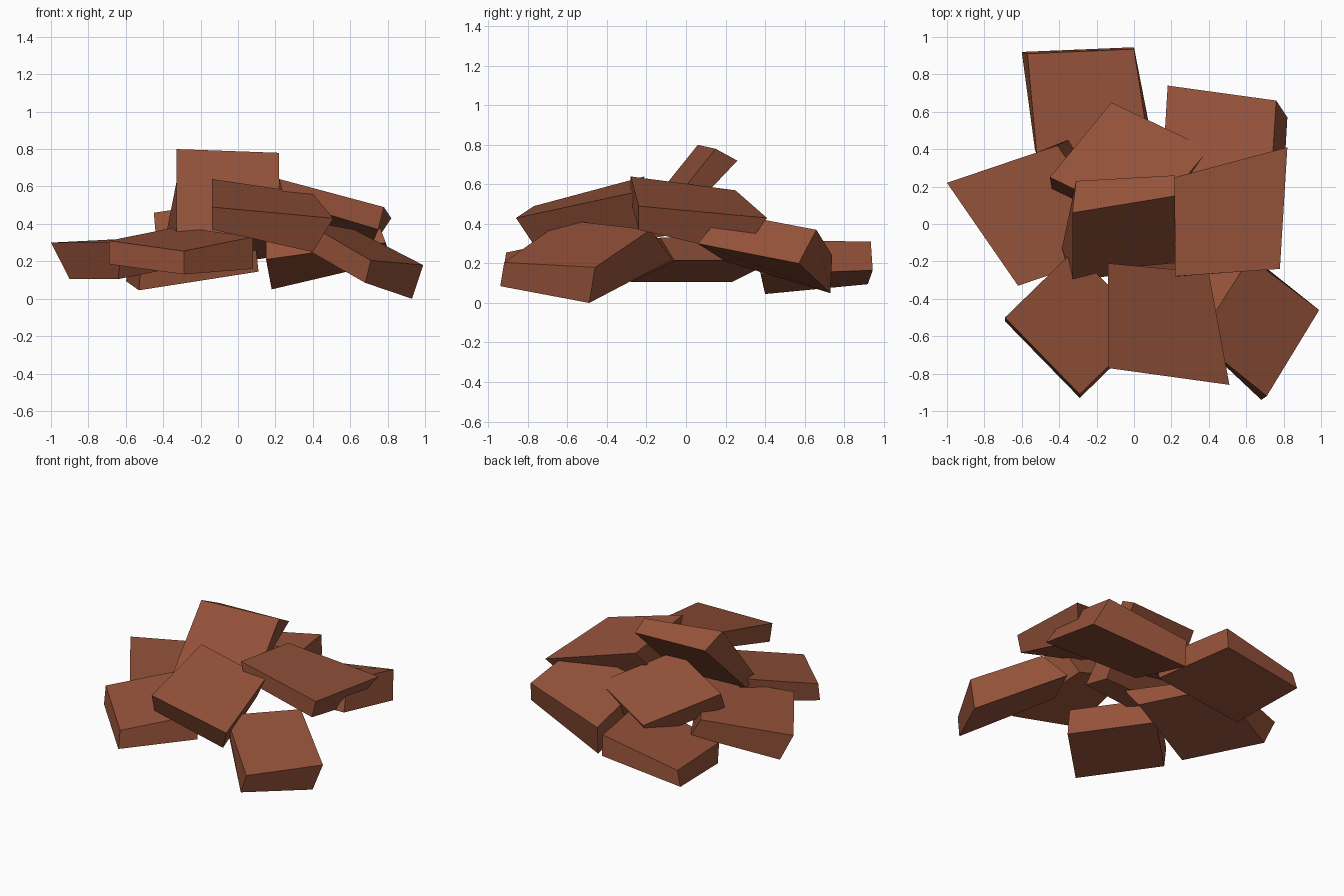
import bpy
import bmesh
from mathutils import Vector

brick = bpy.data.materials.new("red_brown_clay")
brick.diffuse_color = (0.30, 0.085, 0.042, 1.0)


def slab(name, origin, along, across, drop, far=None, skew=(0, 0, 0), slant=(0, 0, 0)):
    """Rough slab: three corners of its broad face, plus a thickness vector.
    far overrides the fourth corner; skew and slant shift the under side
    at the along end and the across end."""
    o, a, c, d, s, t = (Vector(p) for p in (origin, along, across, drop, skew, slant))
    f = Vector(far) if far else a + c - o
    corners = [o, a, f, c, o + d, a + d + s, f + d + s + t, c + d + t]
    bm = bmesh.new()
    v = [bm.verts.new(p) for p in corners]
    bm.faces.new(v[:4])
    bm.faces.new(v[7:3:-1])
    for i in range(4):
        j = (i + 1) % 4
        bm.faces.new((v[i], v[i + 4], v[j + 4], v[j]))
    bmesh.ops.recalc_face_normals(bm, faces=bm.faces)
    mesh = bpy.data.meshes.new(name)
    bm.to_mesh(mesh)
    bm.free()
    mesh.materials.append(brick)
    bpy.context.collection.objects.link(bpy.data.objects.new(name, mesh))


# lower ring of slabs
slab("back_left_slab", (-0.52, 0.37, 0.18), (0.09, 0.35, 0.32),
     (-0.57, 0.91, 0.20), (-0.01, 0.03, -0.135), far=(0.0, 0.935, 0.31),
     skew=(0.03, 0, -0.04), slant=(-0.02, -0.02, 0.03))
slab("back_right_slab", (0.15, 0.25, 0.39), (0.73, 0.19, 0.46),
     (0.18, 0.74, 0.24), (0.0, -0.05, -0.18), far=(0.76, 0.66, 0.37),
     skew=(0.06, -0.08, 0.02), slant=(0, 0.04, -0.01))
slab("left_slab", (-0.62, -0.33, 0.30), (-0.03, -0.13, 0.33),
     (-1.0, 0.22, 0.30), (-0.02, 0.05, -0.195),
     skew=(-0.04, 0.02, 0.08), slant=(0.12, -0.04, 0))
slab("front_left_slab", (-0.29, -0.91, 0.255), (0.08, -0.55, 0.33),
     (-0.69, -0.50, 0.31), (0.0, -0.02, -0.125), skew=(0, 0, -0.045))
slab("front_right_slab", (0.71, -0.92, 0.205), (0.99, -0.46, 0.18),
     (0.34, -0.62, 0.42), (-0.03, -0.02, -0.12), far=(0.62, -0.18, 0.37),
     skew=(-0.03, -0.01, -0.06), slant=(-0.06, 0.14, 0.03))

# upper slabs leaning on the ring
slab("front_upper_slab", (-0.14, -0.77, 0.49), (0.51, -0.86, 0.43),
     (-0.14, -0.21, 0.64), (0.0, 0.03, -0.12), far=(0.40, -0.26, 0.56),
     skew=(-0.11, 0.09, -0.06), slant=(0, -0.06, 0))
slab("right_upper_slab", (0.78, -0.24, 0.49), (0.82, 0.41, 0.43),
     (0.22, -0.28, 0.64), (-0.03, 0.0, -0.12), far=(0.22, 0.25, 0.57),
     skew=(-0.09, -0.13, -0.06), slant=(0.06, 0, 0))
slab("back_upper_slab", (-0.12, 0.65, 0.30), (0.40, 0.40, 0.375),
     (-0.45, 0.25, 0.46), (0.01, -0.06, -0.12))

# steep slab on top
slab("top_slab", (-0.33, 0.06, 0.80), (0.22, 0.15, 0.78),
     (-0.33, -0.31, 0.34), (0.02, 0.17, -0.08),
     skew=(-0.02, -0.06, 0.02), slant=(-0.075, 0.01, 0.08))
